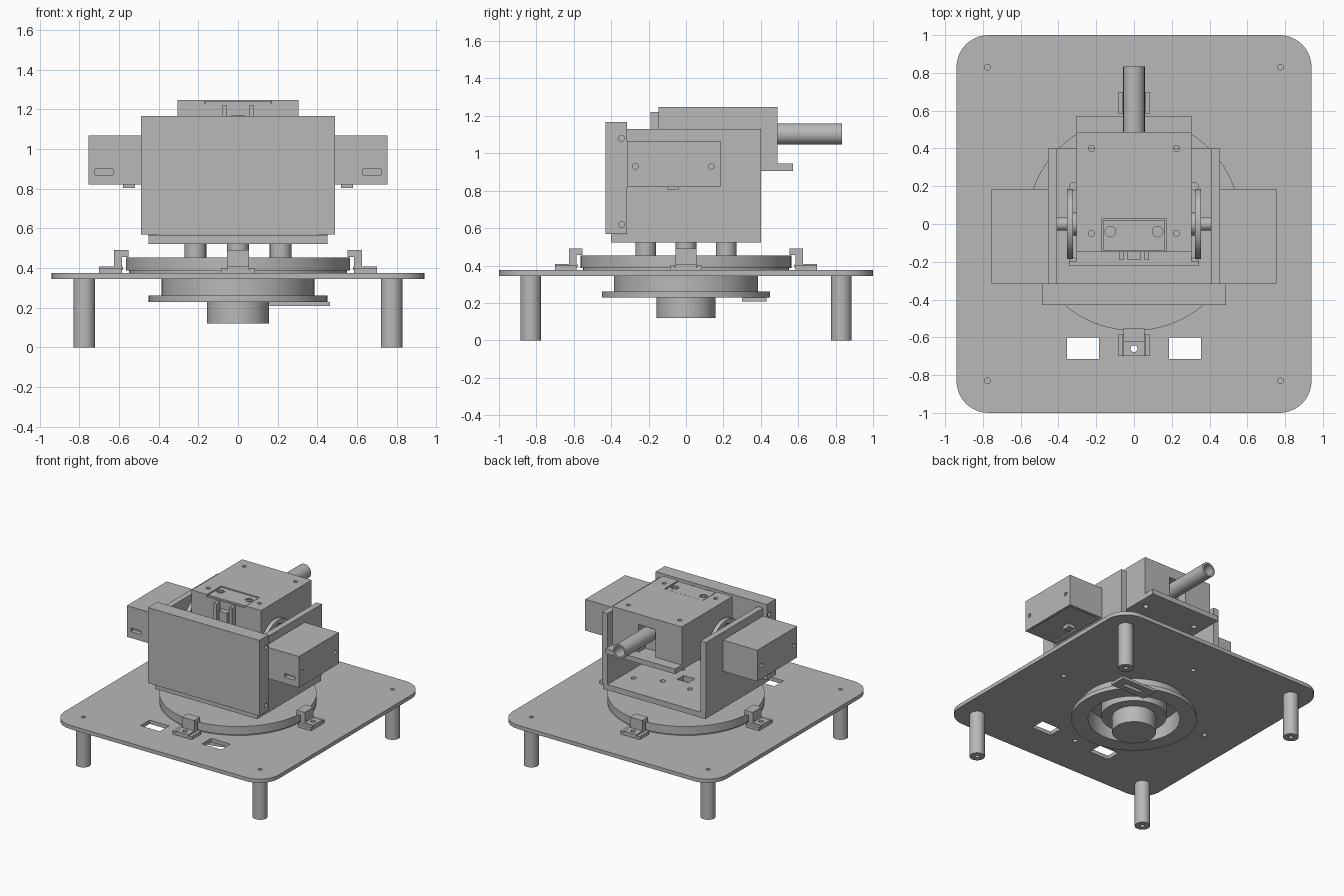
import bpy, bmesh, math
from mathutils import Matrix, Vector

if "Cube" in bpy.data.objects:
    bpy.data.objects.remove(bpy.data.objects["Cube"])

gray = bpy.data.materials.new("machined gray")
gray.use_nodes = True
gray.diffuse_color = (0.48, 0.48, 0.48, 1)
gray.node_tree.nodes["Principled BSDF"].inputs["Base Color"].default_value = gray.diffuse_color
parts = []


def add(name, bm):
    bmesh.ops.recalc_face_normals(bm, faces=bm.faces)
    mesh = bpy.data.meshes.new(name)
    bm.to_mesh(mesh)
    bm.free()
    mesh.materials.append(gray)
    ob = bpy.data.objects.new(name, mesh)
    bpy.context.scene.collection.objects.link(ob)
    parts.append(ob)
    return ob


def box(name, x, y, z):
    """Box from (min, max) ranges."""
    bm = bmesh.new()
    bmesh.ops.create_cube(bm, size=1)
    for v in bm.verts:
        v.co = Vector([(r[0] + r[1]) / 2 + c * (r[1] - r[0]) for r, c in zip((x, y, z), v.co)])
    return add(name, bm)


def cyl(name, centre, r, a, b, axis="z", sides=48):
    """Cylinder spanning a to b along an axis; centre is given in the other two."""
    bm = bmesh.new()
    bmesh.ops.create_cone(bm, cap_ends=True, segments=sides, radius1=r, radius2=r, depth=b - a)
    mid, (p, q) = (a + b) / 2, centre
    rot, loc = {"z": (Matrix(), (p, q, mid)),
                "y": (Matrix.Rotation(math.pi / 2, 4, "X"), (p, mid, q)),
                "x": (Matrix.Rotation(math.pi / 2, 4, "Y"), (mid, p, q))}[axis]
    bmesh.ops.transform(bm, matrix=Matrix.Translation(loc) @ rot, verts=bm.verts)
    return add(name, bm)


def hole(centre, r, a, b, axis="z"):
    return cyl("cutter", centre, r, a, b, axis, 20 if r < 0.1 else 64)


def cut(ob, cutters):
    """Subtract cutters, keep the result and discard the cutters."""
    for c in cutters:
        m = ob.modifiers.new("cut", "BOOLEAN")
        m.object, m.operation, m.solver = c, "DIFFERENCE", "EXACT"
    bpy.context.view_layer.update()
    mesh = bpy.data.meshes.new_from_object(ob.evaluated_get(bpy.context.evaluated_depsgraph_get()))
    ob.modifiers.clear()
    ob.data = mesh
    for c in cutters:
        parts.remove(c)
        bpy.data.objects.remove(c)
    return ob


SIDES = (-1, 1)
LEG = [(sx * 0.775, sy * 0.83) for sx in SIDES for sy in SIDES]


def span(s, a, b):
    return tuple(sorted((s * a, s * b)))


# Base plate with rounded corners
plate = box("base_plate", (-0.94, 0.94), (-1, 1), (0.345, 0.375))
bm = bmesh.new()
bm.from_mesh(plate.data)
upright = [e for e in bm.edges if abs(e.verts[0].co.z - e.verts[1].co.z) > 0.01]
bmesh.ops.bevel(bm, geom=upright, offset=0.17, segments=10, affect="EDGES", profile=0.5)
bm.to_mesh(plate.data)
bm.free()
CLIP = [(0, -0.66), (0, 0.66), (-0.66, 0), (0.66, 0)]
cut(plate, [hole(p, 0.015, 0.3, 0.4) for p in LEG]
    + [hole(p, 0.018, 0.3, 0.4) for p in CLIP]
    + [hole((0, 0), 0.38, 0.3, 0.4)]
    + [box("cutter", span(s, 0.185, 0.355), (-0.715, -0.6), (0.3, 0.4)) for s in SIDES])

# Legs
for p in LEG:
    cut(cyl("leg", p, 0.055, 0, 0.345), [hole(p, 0.017, -0.1, 0.3)])

# Turntable and its bearing
cyl("turntable_disc", (0, 0), 0.565, 0.388, 0.453, sides=96)
cyl("turntable_step", (0, 0), 0.55, 0.375, 0.388, sides=96)
cut(cyl("bearing_body", (0, 0), 0.385, 0.262, 0.38, sides=80), [hole((0, 0), 0.33, 0.2, 0.5)])
flange = cyl("bearing_flange", (0, 0), 0.45, 0.23, 0.262, sides=80)
cut(flange, [hole((0, 0), 0.33, 0.2, 0.3)])
cyl("bearing_hub", (0, 0), 0.235, 0.25, 0.388)
cyl("turn_motor", (0, 0), 0.157, 0.12, 0.25)
cut(box("sensor_tab", (0.16, 0.465), (0.3, 0.43), (0.208, 0.23)),
    [box("cutter", (0.24, 0.4), (0.35, 0.38), (0.1, 0.3))])

# Four hold-down clips around the turntable
for i in range(4):
    clip = [cut(box("clip_foot", (-0.085, 0.085), (-0.7, -0.585), (0.375, 0.39)),
                [hole((0, -0.66), 0.018, 0.3, 0.5)]),
            cut(box("clip_pad", (-0.055, 0.055), (-0.7, -0.58), (0.39, 0.408)),
                [hole((0, -0.66), 0.018, 0.3, 0.5)]),
            box("clip_riser", (-0.055, 0.055), (-0.625, -0.585), (0.408, 0.49)),
            box("clip_hook", (-0.055, 0.055), (-0.585, -0.553), (0.455, 0.49))]
    clip += [box("clip_rail", span(s, 0.06, 0.085), (-0.7, -0.585), (0.39, 0.4)) for s in SIDES]
    for ob in clip:
        ob.data.transform(Matrix.Rotation(i * math.pi / 2, 4, "Z"))

# Standoffs between turntable and cradle
for s in SIDES:
    cyl("standoff", (s * 0.215, 0), 0.055, 0.453, 0.525)
    cyl("standoff", (0, s * 0.215), 0.055, 0.453, 0.525)

# Cradle: floor, side walls, front panel
cut(box("cradle_floor", (-0.45, 0.45), (-0.4, 0.4), (0.522, 0.566)),
    [hole((sx * a, sy * b), 0.02, 0.4, 0.7) for sx in SIDES for sy in SIDES
     for a, b in ((0.12, 0.12), (0.32, 0.2))]
    + [box("cutter", (-0.05, 0.05), (-0.04, 0.04), (0.4, 0.7))])
cut(box("front_panel", (-0.488, 0.488), (-0.43, -0.315), (0.568, 1.167)),
    [hole((-0.345, z), 0.016, a, a + 0.1, "x") for z in (0.62, 1.08) for a in (-0.54, 0.44)])
for s in SIDES:
    cut(box("side_wall", span(s, 0.408, 0.455), (-0.315, 0.4), (0.566, 1.13)),
        [hole((0, 0.945), 0.05, -0.5, 0.5, "x")])

    # Tilt servo with screw holes, cable slot and recessed underside
    cut(box("tilt_servo", span(s, 0.455, 0.755), (-0.315, 0.185), (0.82, 1.067)),
        [hole((y, 0.93), 0.015, *span(s, 0.7, 0.8), "x") for y in (-0.27, 0.135)]
        + [box("cutter", span(s, 0.63, 0.72), (-0.4, -0.28), (0.87, 0.9)),
           box("cutter", span(s, 0.49, 0.735), (-0.29, 0.16), (0.8, 0.83))])
    box("servo_nub", span(s, 0.52, 0.58), (-0.1, -0.04), (0.803, 0.83))

    # Servo horn on its shaft
    cyl("horn_shaft", (0, 0.945), 0.035, *span(s, 0.35, 0.46), "x")
    cyl("horn_hub", (0, 0.945), 0.06, *span(s, 0.305, 0.355), "x")
    cut(cyl("horn_wheel", (0, 0.945), 0.185, *span(s, 0.322, 0.355), "x"),
        [hole((0.11 * math.cos(k * math.pi / 2), 0.945 + 0.11 * math.sin(k * math.pi / 2)),
              0.045, *span(s, 0.3, 0.4), "x") for k in range(4)])

# Tilting head
SCREWS = [(sx * 0.225, y) for sx in SIDES for y in (-0.05, 0.4)]
cut(box("head_block", (-0.305, 0.305), (-0.147, 0.488), (0.945, 1.247)),
    [hole(p, 0.016, 0.8, 1.3) for p in SCREWS]
    + [box("cutter", (-0.17, 0.17), (-0.2, 0.03), (1.23, 1.3)),
       box("cutter", (-0.075, 0.075), (0.4, 0.6), (0.9, 1.165))])
cut(box("head_cover", (-0.163, 0.163), (-0.14, 0.022), (1.225, 1.243)),
    [hole((s * 0.125, -0.04), 0.028, 1.234, 1.3) for s in SIDES])
for s in SIDES:
    cyl("cover_screw", (s * 0.125, -0.04), 0.016, 1.23, 1.24, sides=6)
    box("front_rib", span(s, 0.055, 0.08), (-0.19, -0.14), (0.945, 1.22))
box("front_stop", (-0.035, 0.035), (-0.19, -0.14), (0.945, 1.17))
cut(box("head_tray", (-0.305, 0.305), (-0.2, 0.573), (0.905, 0.945)),
    [hole(p, 0.02, 0.8, 1.0) for p in SCREWS])
box("tray_lip", (-0.345, 0.345), (-0.222, -0.198), (0.905, 0.945))

# Barrel
cut(cyl("barrel", (0, 1.103), 0.057, 0.38, 0.835, "y"), [hole((0, 1.103), 0.042, 0.45, 0.9, "y")])

# Smooth round sides, keep hard edges
bpy.ops.object.select_all(action="DESELECT")
for ob in parts:
    ob.select_set(True)
bpy.context.view_layer.objects.active = parts[0]
bpy.ops.object.shade_smooth_by_angle(angle=math.radians(30))
